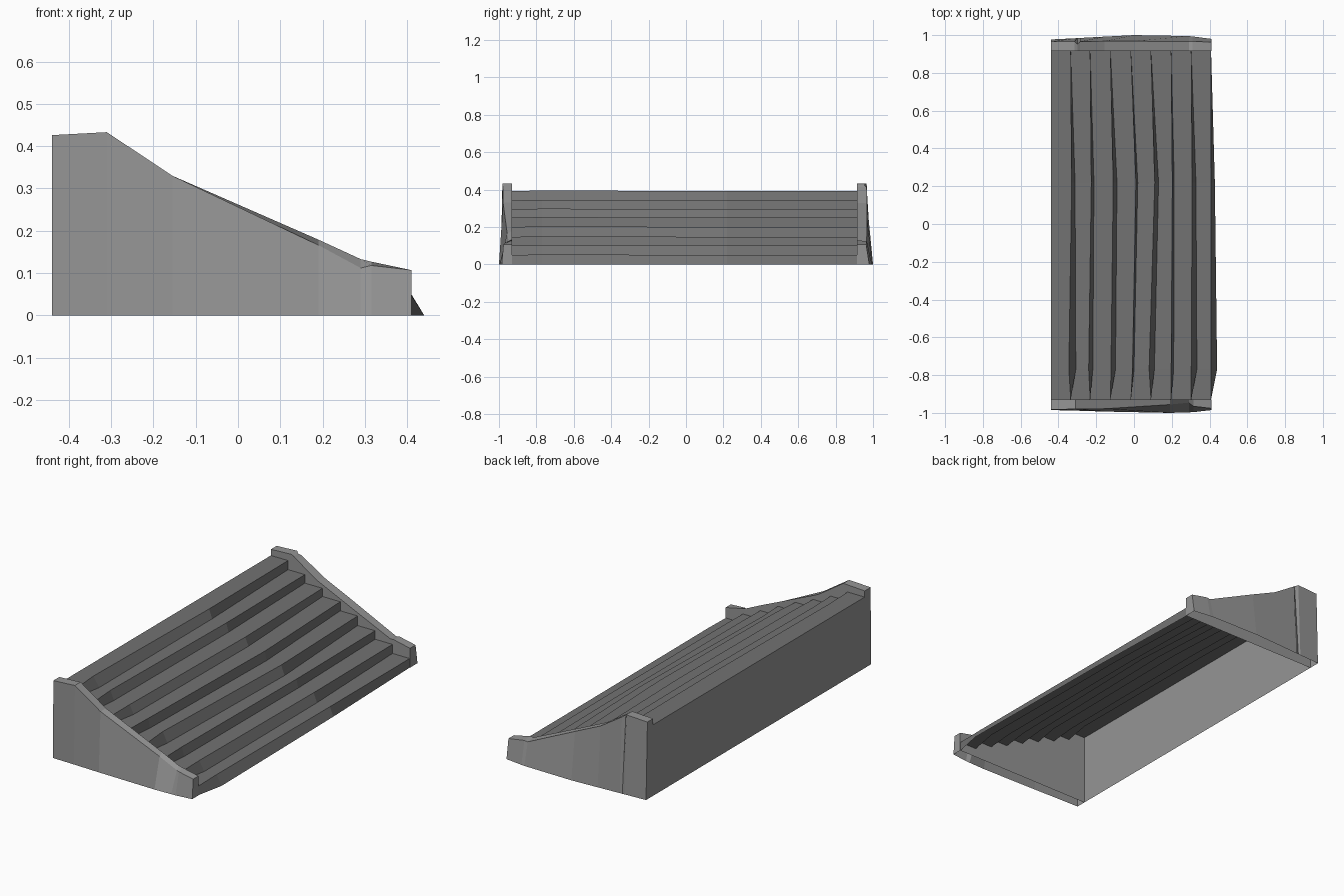
import bpy
import bmesh

if "Cube" in bpy.data.objects:
    bpy.data.objects.remove(bpy.data.objects["Cube"])


def grey(name, value):
    mat = bpy.data.materials.new(name)
    mat.diffuse_color = (value, value, value, 1)
    mat.use_nodes = True
    mat.node_tree.nodes["Principled BSDF"].inputs["Base Color"].default_value = mat.diffuse_color
    return mat


WALL_GREY = grey("wall_grey", 0.3)
STEP_GREY = grey("step_grey", 0.17)


def make_object(name, bm, mat):
    mesh = bpy.data.meshes.new(name)
    bm.to_mesh(mesh)
    bm.free()
    mesh.materials.append(mat)
    obj = bpy.data.objects.new(name, mesh)
    bpy.context.collection.objects.link(obj)
    return obj


def grid(bm, rows):
    """Skin a list of equally long point rows with quads."""
    vs = [[bm.verts.new(p) for p in row] for row in rows]
    for a, b in zip(vs, vs[1:]):
        for i in range(len(a) - 1):
            bm.faces.new((a[i], a[i + 1], b[i + 1], b[i]))
    return vs


Y_FRONT, Y_BACK = -0.93, 0.915
X_BACK = -0.44

# Worn steps, top to bottom: end x, mid nosing, mid foot, chipped nosing, chipped foot
STEPS = [
    (-0.335, -0.33, -0.312, -0.345, -0.308),
    (-0.232, -0.226, -0.212, -0.24, -0.218),
    (-0.125, -0.11, -0.09, -0.122, -0.098),
    (-0.016, 0.01, 0.02, -0.008, 0.0),
    (0.09, 0.11, 0.13, 0.08, 0.108),
    (0.197, 0.203, 0.213, 0.197, 0.21),
    (0.303, 0.308, 0.328, 0.303, 0.333),
    (0.408, 0.408, 0.428, 0.408, 0.44),
]
HEIGHTS = [0.392, 0.342, 0.295, 0.25, 0.2, 0.147, 0.1, 0.05, 0.0]


def stair_row(y, nose, foot, lift):
    """Tread and riser outline at one y position."""
    pts = [(X_BACK, y, HEIGHTS[0])]
    for i, s in enumerate(STEPS):
        pts.append((s[nose], y, HEIGHTS[i] + lift))
        pts.append((s[foot], y, HEIGHTS[i + 1]))
    return pts


# Stepped sheet, open underneath
bm = bmesh.new()
grid(bm, [stair_row(Y_FRONT, 0, 0, 0), stair_row(-0.77, 3, 4, 0.003),
          stair_row(0.22, 1, 2, 0), stair_row(Y_BACK, 0, 0, 0)])
bmesh.ops.recalc_face_normals(bm, faces=bm.faces)
if sum(f.normal.z for f in bm.faces) < 0:
    bmesh.ops.reverse_faces(bm, faces=bm.faces)
make_object("steps", bm, STEP_GREY)

# Back wall
bm = bmesh.new()
bm.faces.new([bm.verts.new(p) for p in (
    (X_BACK, Y_FRONT, 0), (X_BACK, Y_FRONT, HEIGHTS[0]),
    (X_BACK, Y_BACK, HEIGHTS[0]), (X_BACK, Y_BACK, 0))])
bm.normal_update()
if bm.faces[:][0].normal.x > 0:
    bmesh.ops.reverse_faces(bm, faces=bm.faces[:])
make_object("back_wall", bm, WALL_GREY)


# Side walls with battered outer faces, open underneath
def side_wall(name, y_in, stations):
    bm = bmesh.new()
    rows = [[(x, y_in, 0), (x, y_in, z_in), (x, y_top, z_out), (x, y_bot, 0)]
            for x, z_in, z_out, y_top, y_bot in stations]
    vs = grid(bm, rows)
    bm.faces.new(vs[0])
    bm.faces.new(vs[-1])
    base = bm.faces.new([r[0] for r in vs] + [r[3] for r in reversed(vs)])
    bmesh.ops.recalc_face_normals(bm, faces=bm.faces)
    bmesh.ops.delete(bm, geom=[base], context='FACES_ONLY')
    return make_object(name, bm, WALL_GREY)


# Stations: x, inner top z, outer top z, outer top y, outer bottom y
side_wall("front_side_wall", Y_FRONT, [
    (-0.44, 0.426, 0.426, -0.982, -0.985),
    (-0.31, 0.433, 0.433, -0.98, -0.988),
    (-0.155, 0.33, 0.33, -0.978, -0.993),
    (0.19, 0.179, 0.166, -0.956, -1.0),
    (0.29, 0.133, 0.112, -0.946, -0.997),
    (0.315, 0.127, 0.118, -0.965, -0.996),
    (0.41, 0.107, 0.107, -0.976, -0.985),
])
side_wall("back_side_wall", Y_BACK, [
    (-0.44, 0.426, 0.426, 0.965, 0.977),
    (-0.315, 0.432, 0.432, 0.966, 0.983),
    (-0.3, 0.425, 0.425, 0.953, 0.984),
    (-0.285, 0.413, 0.413, 0.966, 0.985),
    (-0.155, 0.329, 0.329, 0.968, 0.992),
    (0.0, 0.258, 0.258, 0.968, 1.0),
    (0.29, 0.127, 0.122, 0.966, 0.995),
    (0.31, 0.128, 0.125, 0.967, 0.993),
    (0.41, 0.107, 0.107, 0.963, 0.98),
])
